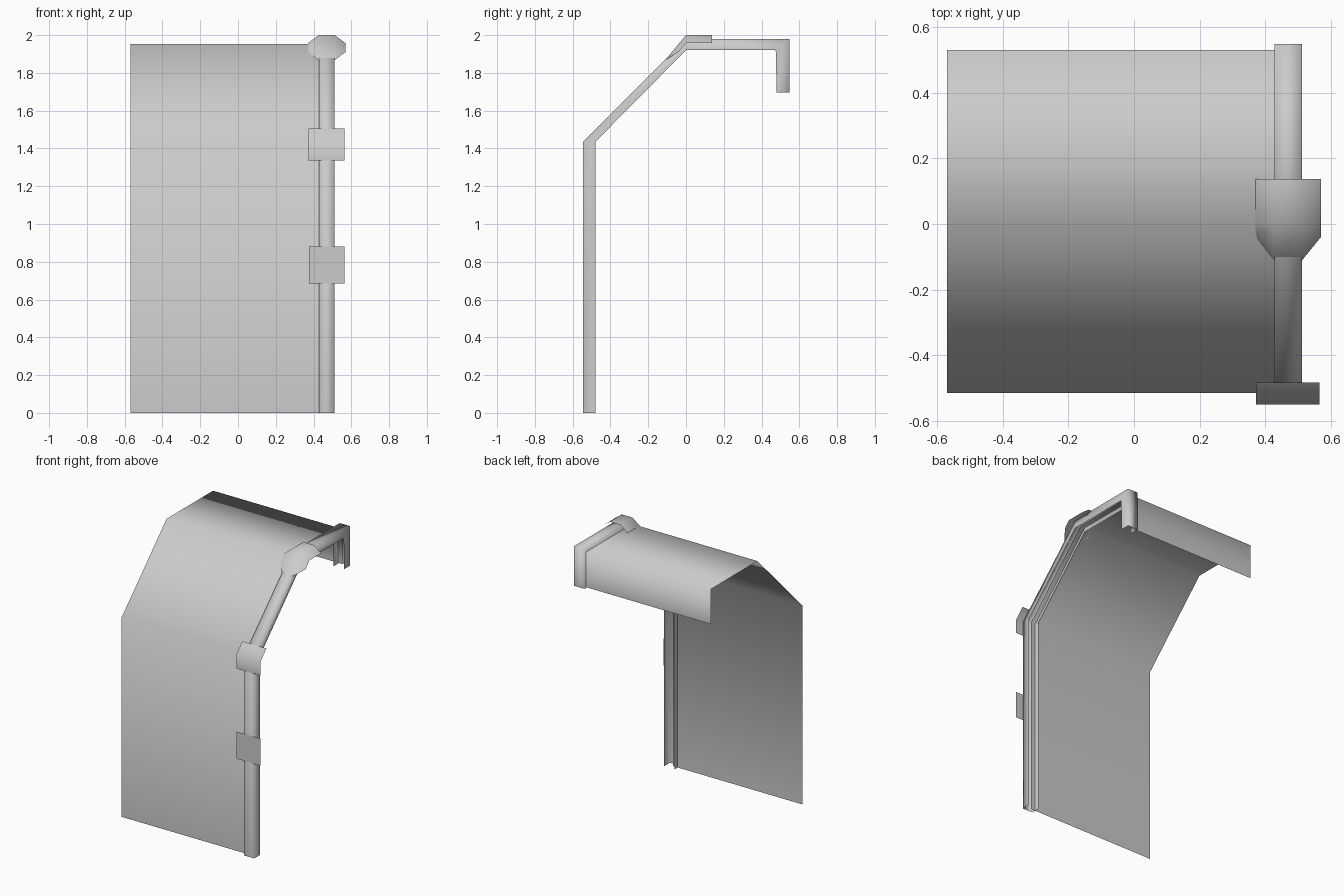
import bpy

if "Cube" in bpy.data.objects:
    bpy.data.objects.remove(bpy.data.objects["Cube"])

grey = bpy.data.materials.new("light grey")
grey.diffuse_color = (0.6, 0.6, 0.6, 1)
grey.use_nodes = True
grey.node_tree.nodes["Principled BSDF"].inputs["Base Color"].default_value = grey.diffuse_color


def loft(name, rows):
    """Skin a smooth open sheet across rows of points."""
    n = len(rows[0])
    verts = [p for row in rows for p in row]
    faces = [(i * n + j, i * n + j + 1, (i + 1) * n + j + 1, (i + 1) * n + j)
             for i in range(len(rows) - 1) for j in range(n - 1)]
    mesh = bpy.data.meshes.new(name)
    mesh.from_pydata(verts, [], faces)
    mesh.materials.append(grey)
    for poly in mesh.polygons:
        poly.use_smooth = True
    mesh.update()
    obj = bpy.data.objects.new(name, mesh)
    bpy.context.collection.objects.link(obj)
    return obj


def strip(name, path, x0, x1):
    """Extrude a (y, z) path across x."""
    return loft(name, [[(x0, y, z), (x1, y, z)] for y, z in path])


# Folded panel
strip("panel", [(-0.515, 0), (-0.515, 1.435), (0, 1.953), (0.53, 1.953), (0.53, 1.70)],
      -0.57, 0.465)

# Channel rib, open on the inside, following the panel folds
outer = [(-0.545, 0), (-0.545, 1.435), (0, 1.98), (0.548, 1.98), (0.548, 1.695)]
inner = [(-0.48, 0), (-0.48, 1.435), (0, 1.92), (0.475, 1.92), (0.48, 1.695)]
loft("channel_rib", [[(0.428, *i), (0.428, *o), (0.511, *o), (0.511, *i)]
                     for o, i in zip(outer, inner)])

# Flat clip and bent clip on the rib
strip("lower_clip", [(-0.55, 0.685), (-0.55, 0.88)], 0.375, 0.565)
strip("bend_clip", [(-0.55, 1.335), (-0.55, 1.437), (-0.482, 1.505)], 0.372, 0.565)

# Faceted cap over the upper bend: raised centre with sloping wings
centre = [(-0.11, 1.868), (0, 2.0), (0.137, 2.0)]
wing = [(-0.04, 1.91), (0, 1.957), (0.137, 1.957)]
loft("upper_cap", [[(0.37, *w), (0.427, *c), (0.512, *c), (0.569, *w)]
                   for c, w in zip(centre, wing)])
